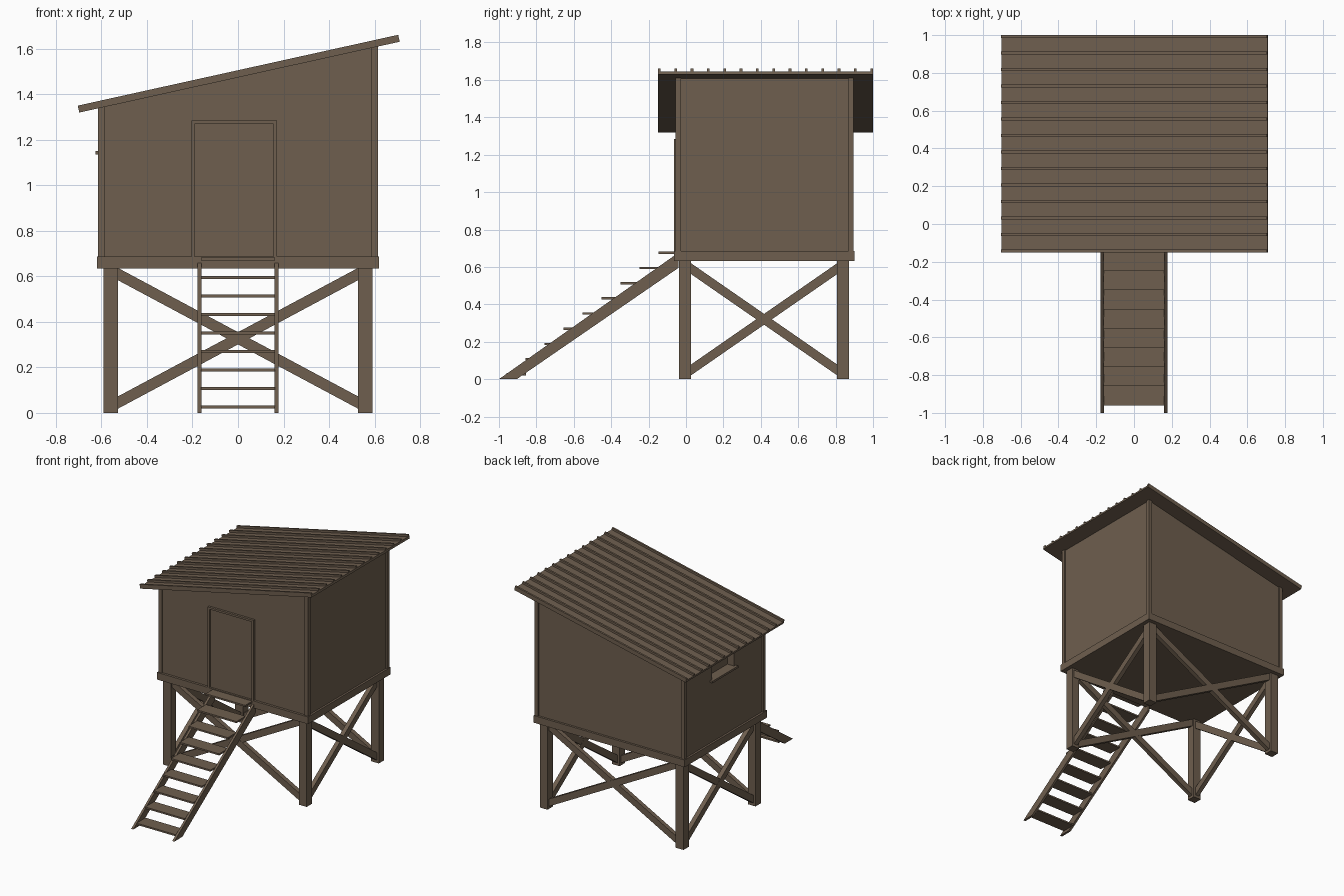
import bpy, bmesh, math

if "Cube" in bpy.data.objects:
    bpy.data.objects.remove(bpy.data.objects["Cube"])

wood = bpy.data.materials.new("weathered brown wood")
wood.diffuse_color = (0.156, 0.113, 0.077, 1)
wood.use_nodes = True
wood.node_tree.nodes["Principled BSDF"].inputs["Base Color"].default_value = wood.diffuse_color


def prism(name, pts, axis, a, b):
    """Extrude a 2D profile along x (pts = y,z) or y (pts = x,z) from a to b."""
    place = (lambda p, t: (t, p[0], p[1])) if axis == 'x' else (lambda p, t: (p[0], t, p[1]))
    bm = bmesh.new()
    ends = [[bm.verts.new(place(p, t)) for p in pts] for t in (a, b)]
    n = len(pts)
    bm.faces.new(ends[0])
    bm.faces.new(ends[1][::-1])
    for i in range(n):
        j = (i + 1) % n
        bm.faces.new((ends[0][i], ends[1][i], ends[1][j], ends[0][j]))
    bmesh.ops.recalc_face_normals(bm, faces=bm.faces)
    me = bpy.data.meshes.new(name)
    bm.to_mesh(me)
    bm.free()
    me.materials.append(wood)
    ob = bpy.data.objects.new(name, me)
    bpy.context.collection.objects.link(ob)
    return ob


def box(name, x0, x1, y0, y1, z0, z1):
    return prism(name, [(x0, z0), (x1, z0), (x1, z1), (x0, z1)], 'y', y0, y1)


SLOPE = 0.221


def roof_z(x):
    return 1.319 + (x + 0.697) * SLOPE


def under_roof(name, x0, x1, y0, y1):
    """Upright block whose top follows the roof pitch."""
    return prism(name, [(x0, 0.68), (x1, 0.68), (x1, roof_z(x1)), (x0, roof_z(x0))], 'y', y0, y1)


# Legs
LX, LY0, LY1, H = 0.558, -0.005, 0.84, 0.032
for sx in (-1, 1):
    for y in (LY0, LY1):
        box("leg", sx * LX - H, sx * LX + H, y - H, y + H, 0, 0.64)


# Cross braces between the legs on all four sides
def cross(axis, at, u0, u1, z_low, z_high, half):
    for k, (za, zb) in enumerate(((z_low, z_high), (z_high, z_low))):
        t = 0.016 + 0.001 * k
        prism("cross_brace", [(u0, za - half), (u1, zb - half), (u1, zb + half), (u0, za + half)],
              axis, at - t, at + t)


for y in (LY0, LY1):
    cross('y', y, -LX + 0.03, LX - 0.03, 0.045, 0.61, 0.027)
for sx in (-1, 1):
    cross('x', sx * LX, LY0 + 0.03, LY1 - 0.03, 0.048, 0.592, 0.029)

# Floor platform
box("floor_platform", -0.62, 0.62, -0.065, 0.902, 0.633, 0.686)

# Cabin walls with window recess on the low side
walls = under_roof("cabin_walls", -0.605, 0.605, -0.047, 0.886)
cutter = box("window_cutter", -0.7, -0.55, 0.30, 0.56, 1.15, 1.29)
cutter.hide_render = True
cutter.hide_set(True)
cut = walls.modifiers.new("window", 'BOOLEAN')
cut.object = cutter
cut.solver = 'EXACT'
bpy.context.view_layer.objects.active = walls
bpy.ops.object.modifier_apply(modifier="window")
bpy.data.objects.remove(cutter)
box("window_sill", -0.625, -0.58, 0.28, 0.58, 1.135, 1.15)

# Corner posts
for x0, x1 in ((-0.615, -0.585), (0.587, 0.615)):
    for y0, y1 in ((-0.056, -0.028), (0.868, 0.896)):
        under_roof("corner_post", x0, x1, y0, y1)

# Door and frame
box("door", -0.19, 0.156, -0.05, -0.03, 0.686, 1.268)
for x0, x1 in ((-0.204, -0.19), (0.156, 0.171)):
    box("door_jamb", x0, x1, -0.064, -0.03, 0.686, 1.283)
box("door_lintel", -0.19, 0.156, -0.064, -0.03, 1.268, 1.283)

# Pitched roof: sheet with raised ribs
L, N = 1.441, 13
parts = [box("roof_sheet", 0, L, -0.15, 0.995, 0, 0.016)]
for i in range(N + 1):
    y = -0.15 + i * (1.15 - 0.014) / N
    parts.append(box("roof_rib", 0, L, y, y + 0.014, 0 if i in (0, N) else 0.01, 0.031))
for p in parts:
    p.location = (-0.697, 0, 1.319)
    p.rotation_euler = (0, -math.atan(SLOPE), 0)

# Stairs: slanted stringers and treads
for x0, x1 in ((-0.177, -0.16), (0.16, 0.177)):
    prism("stair_stringer", [(-1.0, 0), (-0.905, 0), (-0.04, 0.595), (-0.04, 0.67), (-0.056, 0.665)],
          'x', x0, x1)
for i in range(9):
    y, z = -0.96 + i * 0.1016, 0.02 + i * 0.0812
    box("stair_tread", -0.162, 0.162, y, y + 0.105, z, z + 0.012)
